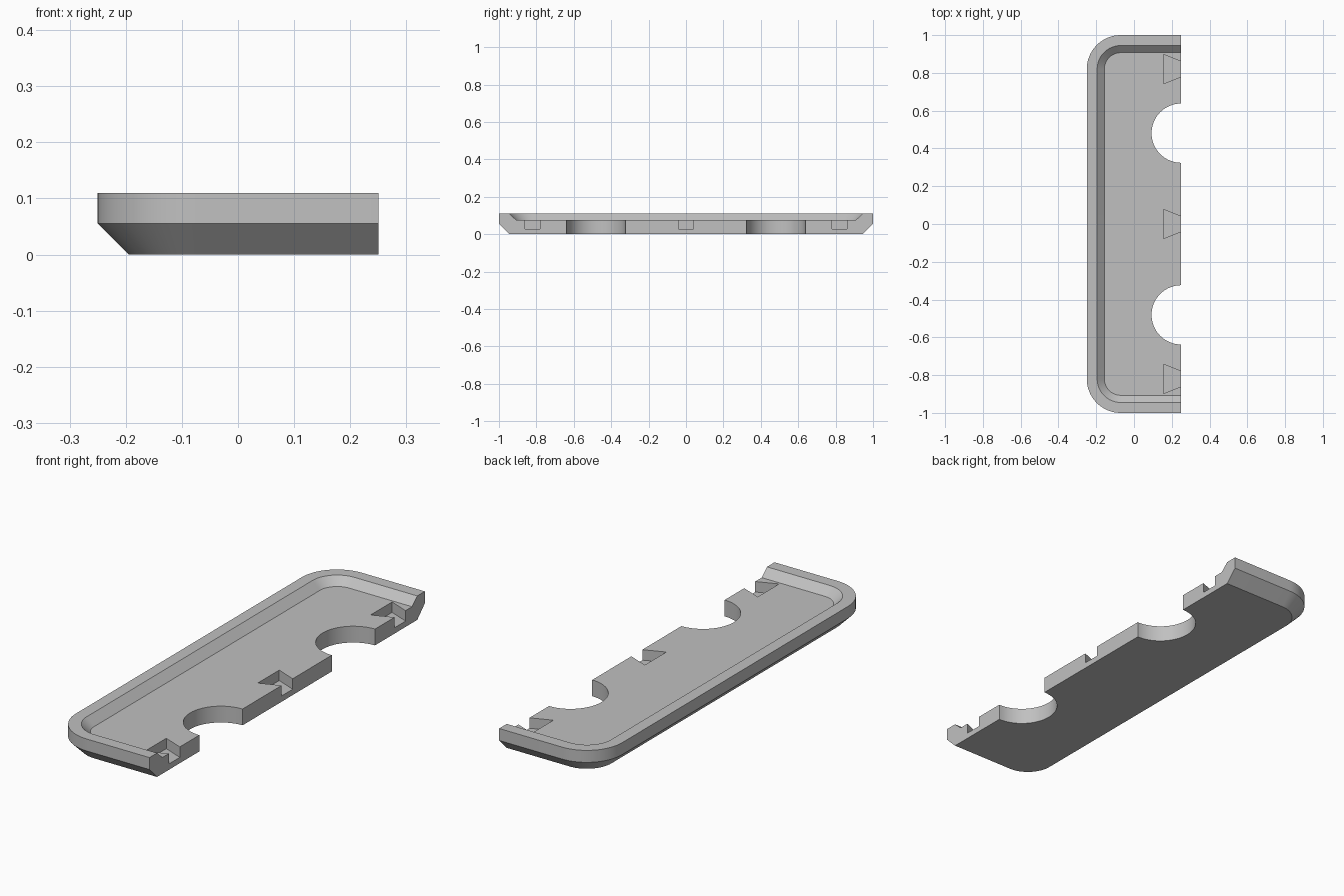
import bpy, bmesh
from math import sin, cos, pi

if "Cube" in bpy.data.objects:
    bpy.data.objects.remove(bpy.data.objects["Cube"])

grey = bpy.data.materials.new("plain_grey")
grey.use_nodes = True
colour = (0.53, 0.53, 0.53, 1)
grey.diffuse_color = colour
grey.node_tree.nodes["Principled BSDF"].inputs["Base Color"].default_value = colour

EDGE = 0.25      # straight side of the half tray
CORNER = 0.18    # outer corner radius
SEGMENTS = 16


def make_object(name, bm):
    bmesh.ops.recalc_face_normals(bm, faces=bm.faces)
    mesh = bpy.data.meshes.new(name)
    bm.to_mesh(mesh)
    bm.free()
    mesh.materials.append(grey)
    obj = bpy.data.objects.new(name, mesh)
    bpy.context.collection.objects.link(obj)
    return obj


def half_outline(inset):
    """Half of a rounded rectangle, open along the straight side."""
    r = CORNER - inset
    cx, cy = -EDGE + CORNER, 1 - CORNER
    arc = [(cx - r * sin(a), cy + r * cos(a))
           for a in (i * pi / 2 / SEGMENTS for i in range(SEGMENTS + 1))]
    upper = [(EDGE, 1 - inset)] + arc
    return upper + [(x, -y) for x, y in reversed(upper)]


def prism(name, outline, z0, z1):
    bm = bmesh.new()
    face = bm.faces.new([bm.verts.new((x, y, z0)) for x, y in outline])
    new = bmesh.ops.extrude_face_region(bm, geom=[face])["geom"]
    bmesh.ops.translate(bm, vec=(0, 0, z1 - z0),
                        verts=[g for g in new if isinstance(g, bmesh.types.BMVert)])
    obj = make_object(name, bm)
    obj.hide_render = True
    return obj


# Tray: chamfered underside, flat rim and sloped inner wall
profile = [(0.055, 0), (0, 0.055), (0, 0.11), (0.055, 0.11), (0.093, 0.075)]
bm = bmesh.new()
rings = [[bm.verts.new((x, y, z)) for x, y in half_outline(inset)]
         for inset, z in profile]
for low, high in zip(rings, rings[1:]):
    for i in range(len(low) - 1):
        bm.faces.new((low[i], low[i + 1], high[i + 1], high[i]))
bm.faces.new(rings[0])
bm.faces.new(rings[-1])
bm.faces.new([r[0] for r in rings] + [r[-1] for r in reversed(rings)])
tray = make_object("half_tray", bm)

# Round notches through the straight side
cutters = []
for y in (-0.481, 0.481):
    circle = [(EDGE + 0.157 * cos(i * pi / 32), y + 0.157 * sin(i * pi / 32))
              for i in range(64)]
    cutters.append(prism("round_notch_cutter", circle, -0.1, 0.2))

# Dovetail pockets in the floor
for y in (-0.82, 0, 0.82):
    dovetail = [(0.155, y - 0.078), (0.28, y - 0.028),
                (0.28, y + 0.028), (0.155, y + 0.078)]
    cutters.append(prism("dovetail_cutter", dovetail, 0.027, 0.2))

# Apply the cuts
bpy.context.view_layer.objects.active = tray
for cutter in cutters:
    mod = tray.modifiers.new("cut", "BOOLEAN")
    mod.operation = "DIFFERENCE"
    mod.solver = "EXACT"
    mod.object = cutter
    bpy.ops.object.modifier_apply(modifier=mod.name)
    bpy.data.objects.remove(cutter)

bpy.ops.object.select_all(action="DESELECT")
tray.select_set(True)
bpy.ops.object.shade_smooth_by_angle(angle=pi / 6)
